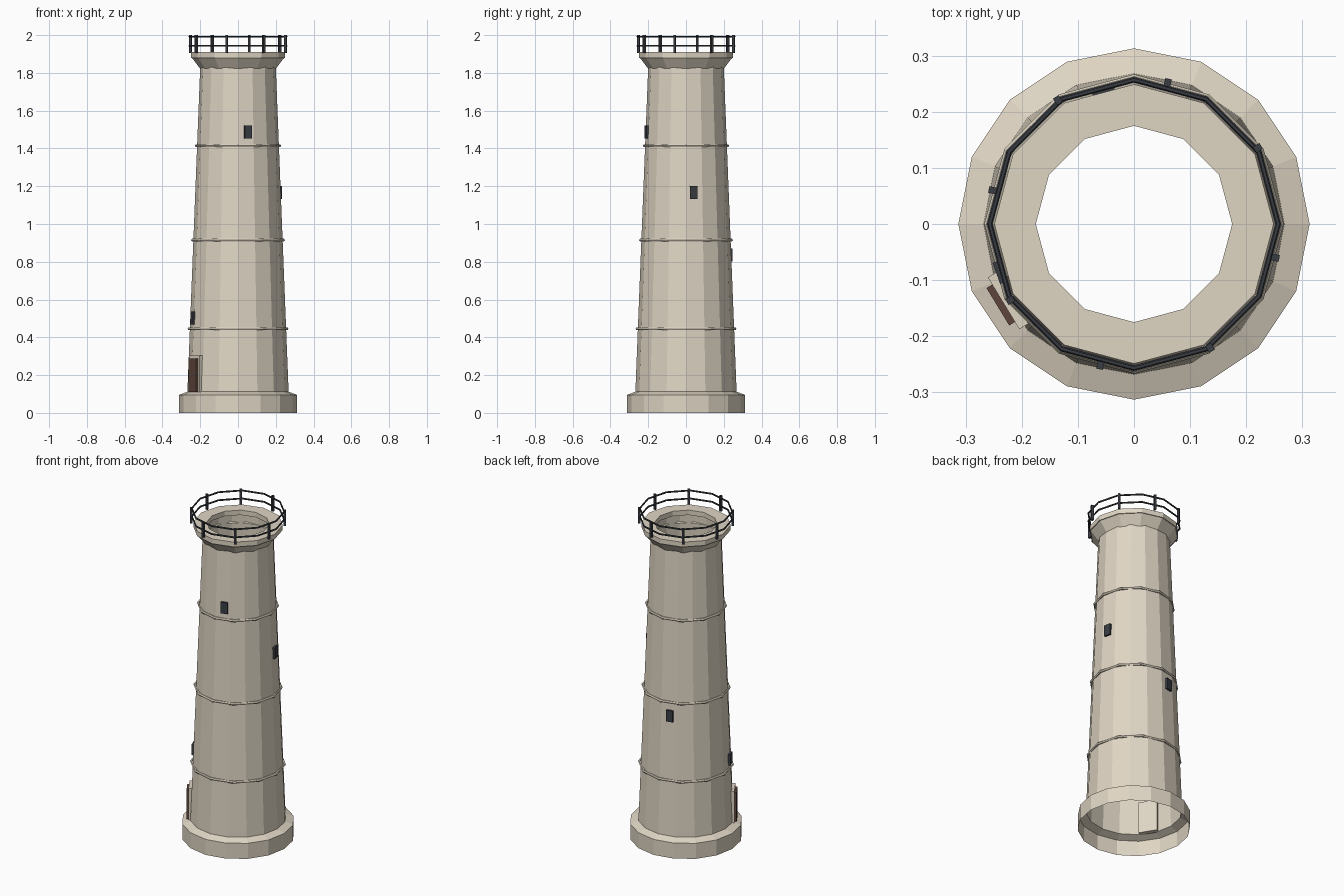
import bpy
from math import sin, cos, pi, radians

if "Cube" in bpy.data.objects:
    bpy.data.objects.remove(bpy.data.objects["Cube"])


def material(name, rgb):
    m = bpy.data.materials.new(name)
    m.diffuse_color = (*rgb, 1)
    m.use_nodes = True
    m.node_tree.nodes["Principled BSDF"].inputs["Base Color"].default_value = m.diffuse_color
    return m


STONE = material("stone", (0.74, 0.67, 0.55))
IRON = material("iron", (0.04, 0.045, 0.055))
WOOD = material("wood", (0.11, 0.06, 0.045))


def add(name, verts, faces, mat):
    me = bpy.data.meshes.new(name)
    me.from_pydata(verts, [], faces)
    me.materials.append(mat)
    ob = bpy.data.objects.new(name, me)
    bpy.context.collection.objects.link(ob)
    return ob


def lathe(name, profile, sides, mat, closed=False):
    """Spin (radius, z) points around the z axis."""
    n = len(profile)
    verts = [(r * cos(2 * pi * i / sides), r * sin(2 * pi * i / sides), z)
             for i in range(sides) for r, z in profile]
    faces = []
    for i in range(sides):
        a, b = i * n, (i + 1) % sides * n
        for j in range(n if closed else n - 1):
            k = (j + 1) % n
            faces.append((a + j, b + j, b + k, a + k))
    return add(name, verts, faces, mat)


def ring(name, r, z, t, mat):
    """Twelve-sided hoop with a diamond-like round section."""
    prof = [(r + t * cos(a * pi / 3), z + t * sin(a * pi / 3)) for a in range(6)]
    return lathe(name, prof, 12, mat, True)


def wall_box(name, angle, r0, r1, width, z0, z1, mat):
    """Box facing outwards, from radius r0 to r1."""
    a = radians(angle)
    verts = [(r * cos(a) - w * sin(a), r * sin(a) + w * cos(a), z)
             for z in (z0, z1)
             for r, w in ((r0, -width / 2), (r1, -width / 2),
                          (r1, width / 2), (r0, width / 2))]
    faces = [(3, 2, 1, 0), (4, 5, 6, 7)]
    faces += [(i, (i + 1) % 4, (i + 1) % 4 + 4, i + 4) for i in range(4)]
    return add(name, verts, faces, mat)


def body_radius(z):
    return 0.268 - 0.0395 * (z - 0.112)


# Open stone plinth and tapering hollow shaft
lathe("plinth", [(0.313, 0), (0.313, 0.095), (0.268, 0.112)], 16, STONE)
lathe("tower_shaft", [(0.268, 0.112), (body_radius(1.88), 1.88)], 16, STONE)

# Raised stone bands
for i, z in enumerate((0.445, 0.915, 1.415)):
    ring(f"band_{i + 1}", body_radius(z) + 0.004, z, 0.008, STONE)

# Flared cornice and gallery deck
lathe("cornice", [(0.2, 1.822), (0.248, 1.885)], 12, STONE)
lathe("gallery_deck", [(0.175, 1.88), (0.249, 1.88), (0.249, 1.91), (0.175, 1.91)],
      12, STONE, True)

# Railing
for i, z in enumerate((1.943, 1.992)):
    ring(f"rail_{i + 1}", 0.257, z, 0.005, IRON)
for i in range(8):
    wall_box(f"rail_post_{i + 1}", 76.6 + 45 * i, 0.252, 0.266, 0.012, 1.905, 2.0, IRON)

# Windows spiralling up the shaft
for i, (ang, z) in enumerate(((199.8, 0.502), (103, 0.835), (10.3, 1.167), (-75.6, 1.487))):
    r = body_radius(z)
    wall_box(f"window_{i + 1}", ang, r - 0.013, r + 0.008, 0.04, z - 0.034, z + 0.034, IRON)

# Door and frame
wall_box("door_frame", 211.3, 0.238, 0.272, 0.108, 0.11, 0.303, STONE)
wall_box("door", 211.3, 0.262, 0.284, 0.078, 0.11, 0.288, WOOD)
